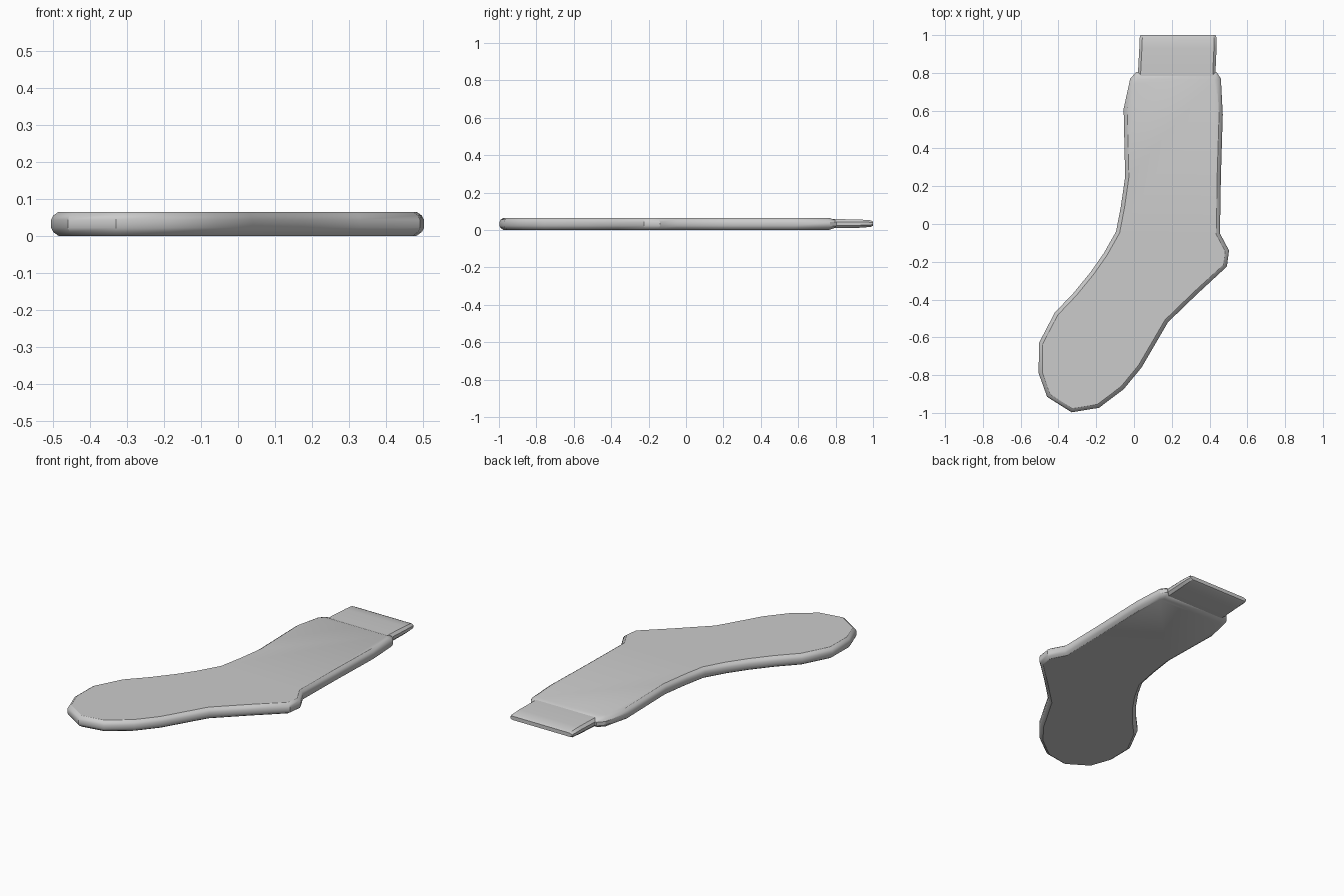
import bpy, bmesh
from mathutils import Vector

if "Cube" in bpy.data.objects:
    bpy.data.objects.remove(bpy.data.objects["Cube"])


def loft(name, rings):
    """Closed solid skinned through rings of equal point count."""
    bm = bmesh.new()
    loops = [[bm.verts.new(p) for p in ring] for ring in rings]
    n = len(loops[0])
    for a, b in zip(loops, loops[1:]):
        for i in range(n):
            j = (i + 1) % n
            bm.faces.new((a[i], a[j], b[j], b[i]))
    bm.faces.new(loops[0][::-1])
    bm.faces.new(loops[-1])
    bmesh.ops.recalc_face_normals(bm, faces=bm.faces[:])
    mesh = bpy.data.meshes.new(name)
    bm.to_mesh(mesh)
    bm.free()
    ob = bpy.data.objects.new(name, mesh)
    bpy.context.collection.objects.link(ob)
    bpy.ops.object.select_all(action='DESELECT')
    ob.select_set(True)
    bpy.context.view_layer.objects.active = ob
    bpy.ops.object.shade_smooth_by_angle(angle=0.5)
    return ob


def inset_ring(points, d, z):
    """Counter-clockwise outline moved inwards by d, with mitred corners."""
    out = []
    for i, p in enumerate(points):
        p = Vector(p)
        a = (p - Vector(points[i - 1])).normalized()
        b = (Vector(points[(i + 1) % len(points)]) - p).normalized()
        na, nb = Vector((-a.y, a.x)), Vector((-b.y, b.x))
        q = p + (na + nb) * d / (1 + na.dot(nb))
        if p.y > 0.7:          # longer slope down to the cuff
            q.y -= d
        out.append((q.x, q.y, z))
    return out


# Foot and leg: flat outline with a bevelled rim
outline = [
    (0.012, 0.805), (-0.02, 0.77), (-0.055, 0.61), (-0.047, 0.25),
    (-0.07, 0.09), (-0.095, -0.04), (-0.16, -0.155), (-0.23, -0.255),
    (-0.32, -0.365), (-0.42, -0.47), (-0.503, -0.63), (-0.505, -0.79),
    (-0.46, -0.915), (-0.33, -0.997), (-0.185, -0.973), (-0.055, -0.875),
    (0.04, -0.76), (0.18, -0.52), (0.33, -0.375), (0.492, -0.225),
    (0.503, -0.14), (0.455, -0.05), (0.46, 0.25), (0.47, 0.58),
    (0.46, 0.77), (0.436, 0.805)]
loft("sock_body", [inset_ring(outline, d, z) for d, z in
                   ((0.02, 0), (0.006, 0.01), (0, 0.022),
                    (0, 0.043), (0.006, 0.055), (0.02, 0.065))])

# Cuff: thinner band lofted along y, tapering at the opening
rings = []
for y, x0, x1, h in ((0.74, 0.02, 0.43, 0.024), (0.82, 0.022, 0.432, 0.024),
                     (0.93, 0.028, 0.437, 0.022), (0.985, 0.03, 0.437, 0.018),
                     (1.0, 0.034, 0.432, 0.011)):
    c, m = 0.034, 0.014
    rings.append([(x0, y, c - h * .4), (x0 + m, y, c - h),
                  (x1 - m, y, c - h), (x1, y, c - h * .4),
                  (x1, y, c + h * .4), (x1 - m, y, c + h),
                  (x0 + m, y, c + h), (x0, y, c + h * .4)])
loft("sock_cuff", rings)
